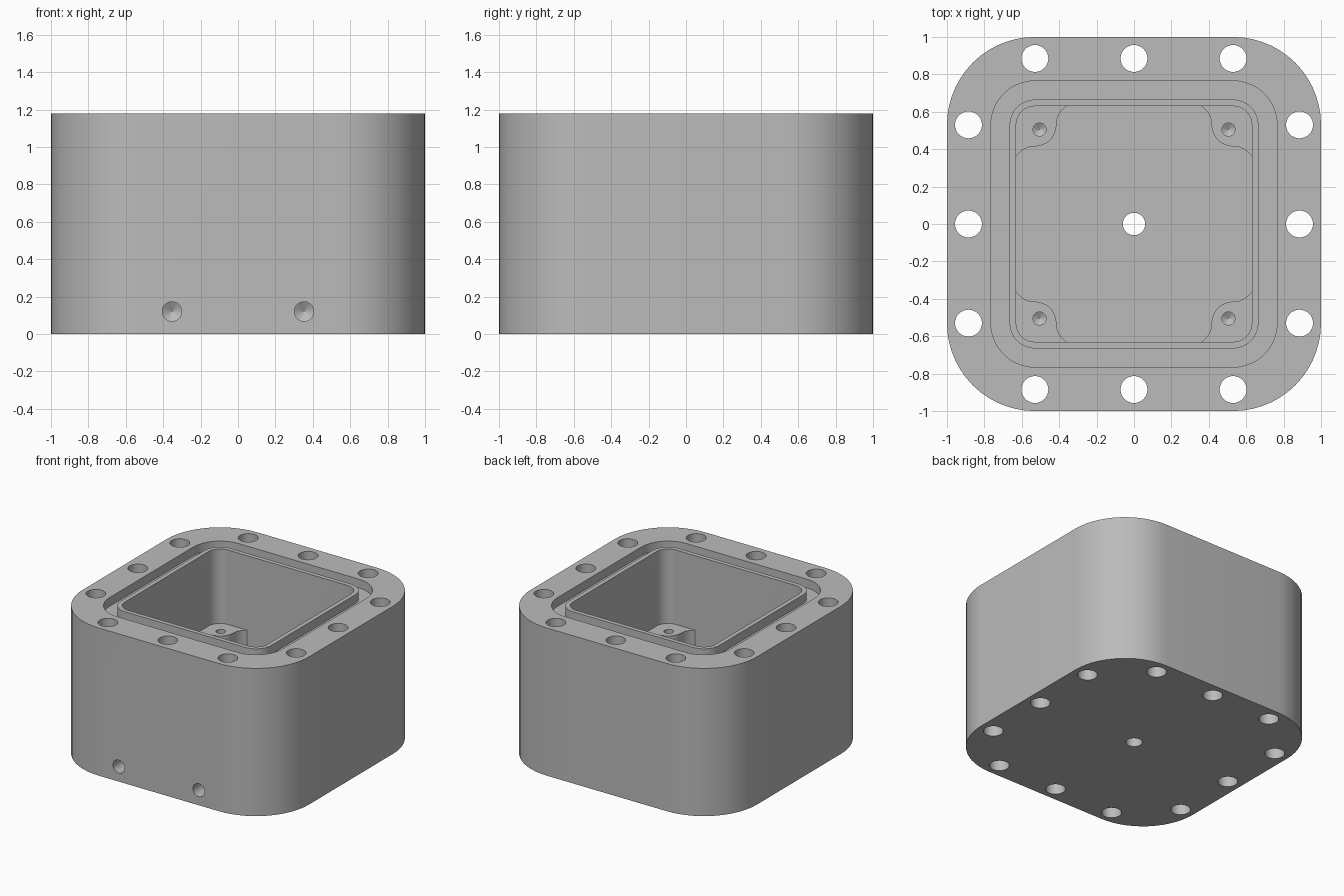
import bpy, bmesh, math
from mathutils import Vector, Matrix

if "Cube" in bpy.data.objects:
    bpy.data.objects.remove(bpy.data.objects["Cube"], do_unlink=True)

HEIGHT, FLOOR, BOSS_TOP = 1.18, 0.24, 0.585
CORNER = 0.53            # shared centre of all corner arcs
GROOVE_Z = HEIGHT - 0.07

grey = bpy.data.materials.new("metal_grey")
grey.use_nodes = True
colour = (0.5, 0.5, 0.5, 1)
grey.diffuse_color = colour
grey.node_tree.nodes["Principled BSDF"].inputs["Base Color"].default_value = colour


def arc(cx, cy, r, start, end, steps):
    angles = [math.radians(start + (end - start) * i / steps) for i in range(steps + 1)]
    return [(cx + r * math.cos(a), cy + r * math.sin(a)) for a in angles]


def rounded_square(half):
    points = []
    for i, (sx, sy) in enumerate([(1, 1), (-1, 1), (-1, -1), (1, -1)]):
        points += arc(sx * CORNER, sy * CORNER, half - CORNER, i * 90, i * 90 + 90, 14)
    return points


def loft(bm, rings, matrix=Matrix()):
    """Skin a stack of (outline, z) rings and cap both ends."""
    loops = [[bm.verts.new(matrix @ Vector((x, y, z))) for x, y in outline]
             for outline, z in rings]
    n = len(loops[0])
    for low, high in zip(loops, loops[1:]):
        for i in range(n):
            j = (i + 1) % n
            bm.faces.new((low[i], low[j], high[j], high[i]))
    bm.faces.new(loops[0][::-1])
    bm.faces.new(loops[-1])


def drill(bm, radius, start, depth, tip=0.0, matrix=Matrix()):
    """Round cutter pointing down from start, with an optional pointed end."""
    def circle(r):
        return arc(0, 0, r, 0, 360, 32)[:-1]
    rings = [(circle(radius), -depth), (circle(radius), 0.05)]
    if tip:
        rings.insert(0, (circle(0.001), -depth - tip))
    loft(bm, rings, Matrix.Translation(start) @ matrix)


def finish(bm, name):
    bmesh.ops.recalc_face_normals(bm, faces=bm.faces)
    mesh = bpy.data.meshes.new(name)
    bm.to_mesh(mesh)
    bm.free()
    obj = bpy.data.objects.new(name, mesh)
    bpy.context.collection.objects.link(obj)
    mesh.materials.append(grey)
    return obj


def combine(target, tool, operation):
    mod = target.modifiers.new(operation.lower(), "BOOLEAN")
    mod.operation, mod.solver, mod.object = operation, "EXACT", tool
    bpy.ops.object.select_all(action="DESELECT")
    bpy.context.view_layer.objects.active = target
    target.select_set(True)
    bpy.ops.object.modifier_apply(modifier=mod.name)
    bpy.data.objects.remove(tool, do_unlink=True)


# Housing: outer wall, seal groove, lip and cavity in one section
section = [(1, 0), (1, HEIGHT), (0.765, HEIGHT), (0.765, GROOVE_Z),
           (0.665, GROOVE_Z), (0.665, HEIGHT), (0.63, HEIGHT), (0.63, FLOOR)]
bm = bmesh.new()
loft(bm, [(rounded_square(half), z) for half, z in section])
housing = finish(bm, "housing")

# Corner bosses with S-curved sides, rooted in the wall and floor
half_edge = arc(CORNER, 0.295, 0.12, 25, 90, 8) + arc(CORNER, CORNER, 0.115, 270, 225, 8)[1:]
half_edge.insert(0, (0.68, half_edge[0][1]))
outline = half_edge + [(y, x) for x, y in half_edge[-2::-1]] + [(0.68, 0.68)]
bm = bmesh.new()
for i in range(4):
    loft(bm, [(outline, FLOOR - 0.05), (outline, BOSS_TOP)], Matrix.Rotation(i * math.pi / 2, 4, "Z"))
combine(housing, finish(bm, "corner_bosses"), "UNION")

# Drilled holes
bm = bmesh.new()
for sx in (-1, 1):
    for offset in (-CORNER, 0, CORNER):
        drill(bm, 0.072, (sx * 0.885, offset, HEIGHT), HEIGHT + 0.05)
        drill(bm, 0.072, (offset, sx * 0.885, HEIGHT), HEIGHT + 0.05)
    for sy in (-1, 1):
        drill(bm, 0.035, (sx * 0.505, sy * 0.505, BOSS_TOP), 0.2, 0.02)
    # Blind ports in the front of the floor slab
    drill(bm, 0.052, (sx * 0.353, -1, 0.12), 0.4, 0.03, Matrix.Rotation(math.pi / 2, 4, "X"))
drill(bm, 0.06, (0, 0, FLOOR), FLOOR + 0.05)
combine(housing, finish(bm, "hole_cutters"), "DIFFERENCE")

housing.select_set(True)
bpy.context.view_layer.objects.active = housing
bpy.ops.object.shade_smooth_by_angle(angle=math.radians(30))
